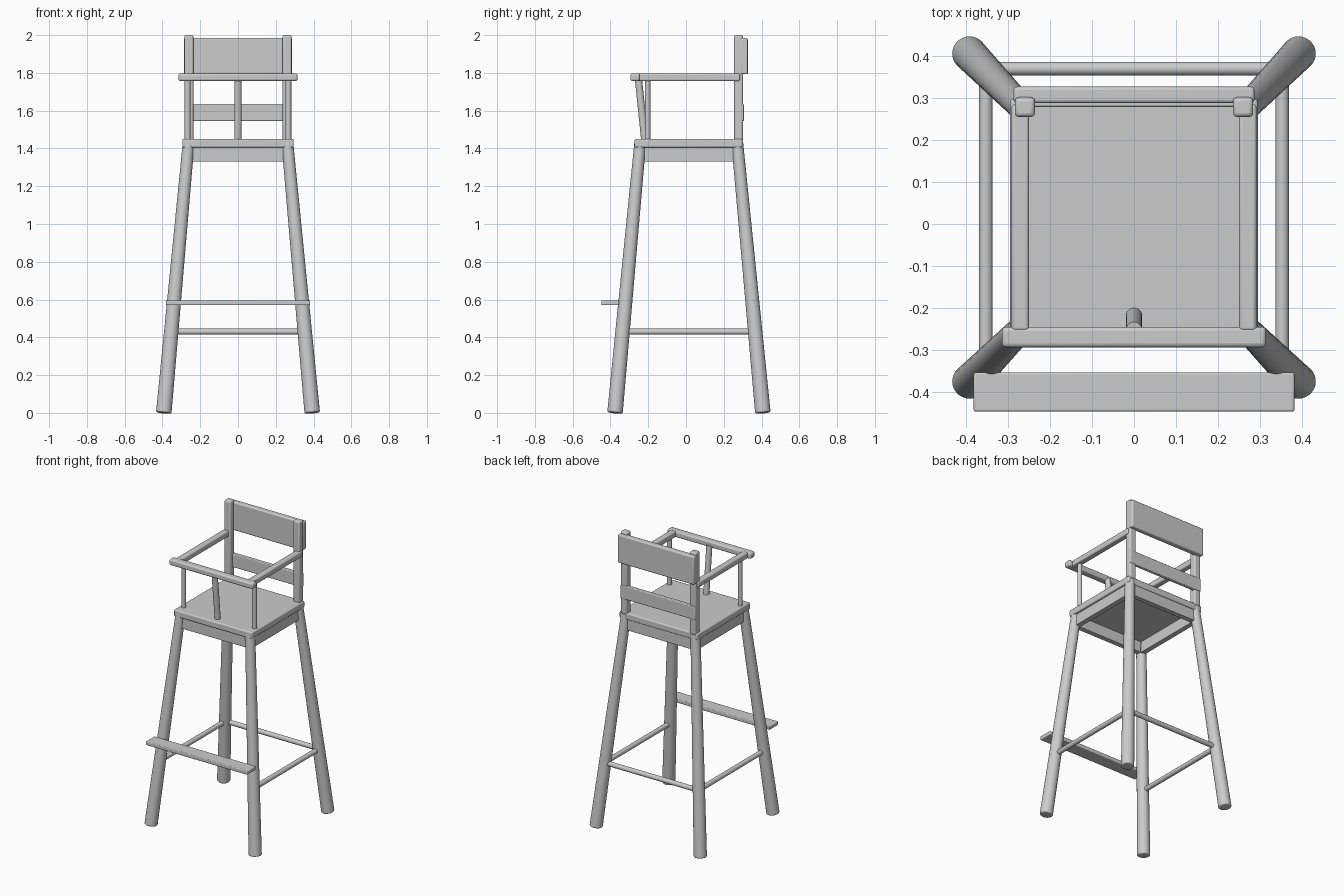
import bpy, math
from mathutils import Vector

if "Cube" in bpy.data.objects:
    bpy.data.objects.remove(bpy.data.objects["Cube"])

wood = bpy.data.materials.new("grey_wood")
wood.diffuse_color = (0.6, 0.6, 0.6, 1)
wood.use_nodes = True
wood.node_tree.nodes["Principled BSDF"].inputs["Base Color"].default_value = wood.diffuse_color


def finish(ob, name, bevel, segments=3):
    """Name, colour, round the edges and smooth one part."""
    ob.name = name
    ob.data.materials.append(wood)
    if bevel:
        mod = ob.modifiers.new("rounding", 'BEVEL')
        mod.width = bevel
        mod.segments = segments
        mod.limit_method = 'ANGLE'
        mod.angle_limit = math.radians(40)
    bpy.ops.object.shade_smooth_by_angle(angle=math.radians(35))
    return ob


def box(name, x, y, z, bevel=0.006):
    """Rounded board given by its min and max on each axis."""
    lo, hi = Vector((x[0], y[0], z[0])), Vector((x[1], y[1], z[1]))
    bpy.ops.mesh.primitive_cube_add(size=1, location=(lo + hi) / 2)
    ob = bpy.context.object
    ob.scale = hi - lo
    bpy.ops.object.transform_apply(location=False, rotation=False, scale=True)
    return finish(ob, name, bevel)


def rod(name, a, b, r1, r2=None, bevel=0):
    """Round bar from a to b, tapering from r1 to r2."""
    a, b = Vector(a), Vector(b)
    d = b - a
    bpy.ops.mesh.primitive_cone_add(vertices=32, radius1=r1, radius2=r2 or r1,
                                    depth=d.length, location=(a + b) / 2)
    ob = bpy.context.object
    ob.rotation_euler = d.to_track_quat('Z', 'Y').to_euler()
    return finish(ob, name, bevel)


# Seat board and the apron frame under it
box("seat", (-0.295, 0.295), (-0.272, 0.298), (1.405, 1.45), 0.008)
box("front_apron", (-0.245, 0.245), (-0.26, -0.225), (1.33, 1.41), 0.003)
box("back_apron", (-0.245, 0.245), (0.255, 0.29), (1.33, 1.41), 0.003)

for s, side in ((-1, "left"), (1, "right")):
    def span(a, b):
        return sorted((s * a, s * b))

    # Splayed, tapered legs
    rod(f"{side}_front_leg", (s * 0.393, -0.376, 0), (s * 0.261, -0.242, 1.435),
        0.041, 0.031, 0.008)
    rod(f"{side}_back_leg", (s * 0.393, 0.407, 0), (s * 0.261, 0.271, 1.435),
        0.041, 0.031, 0.008)
    # Side apron and side stretcher
    box(f"{side}_apron", span(0.245, 0.28), (-0.23, 0.26), (1.33, 1.41), 0.003)
    rod(f"{side}_stretcher", (s * 0.353, -0.335, 0.43), (s * 0.353, 0.366, 0.43), 0.016)
    # Back post, armrest and arm support
    box(f"{side}_back_post", span(0.236, 0.284), (0.255, 0.302), (1.44, 2.0), 0.01)
    box(f"{side}_armrest", span(0.25, 0.292), (-0.255, 0.285), (1.757, 1.797), 0.008)
    rod(f"{side}_arm_support", (s * 0.267, -0.203, 1.44), (s * 0.267, -0.203, 1.765), 0.015)

# Back boards
box("backrest", (-0.287, 0.287), (0.288, 0.327), (1.793, 1.985), 0.008)
box("lower_back_slat", (-0.283, 0.283), (0.279, 0.306), (1.545, 1.635), 0.005)

# Front safety bar and its slanted middle post
box("front_bar", (-0.315, 0.315), (-0.294, -0.245), (1.757, 1.797), 0.01)
rod("middle_post", (0, -0.218, 1.44), (0, -0.252, 1.77), 0.019)

# Footrest and back stretcher
box("footrest", (-0.382, 0.382), (-0.447, -0.354), (0.57, 0.596), 0.005)
rod("back_stretcher", (-0.353, 0.37, 0.43), (0.353, 0.37, 0.43), 0.016)
